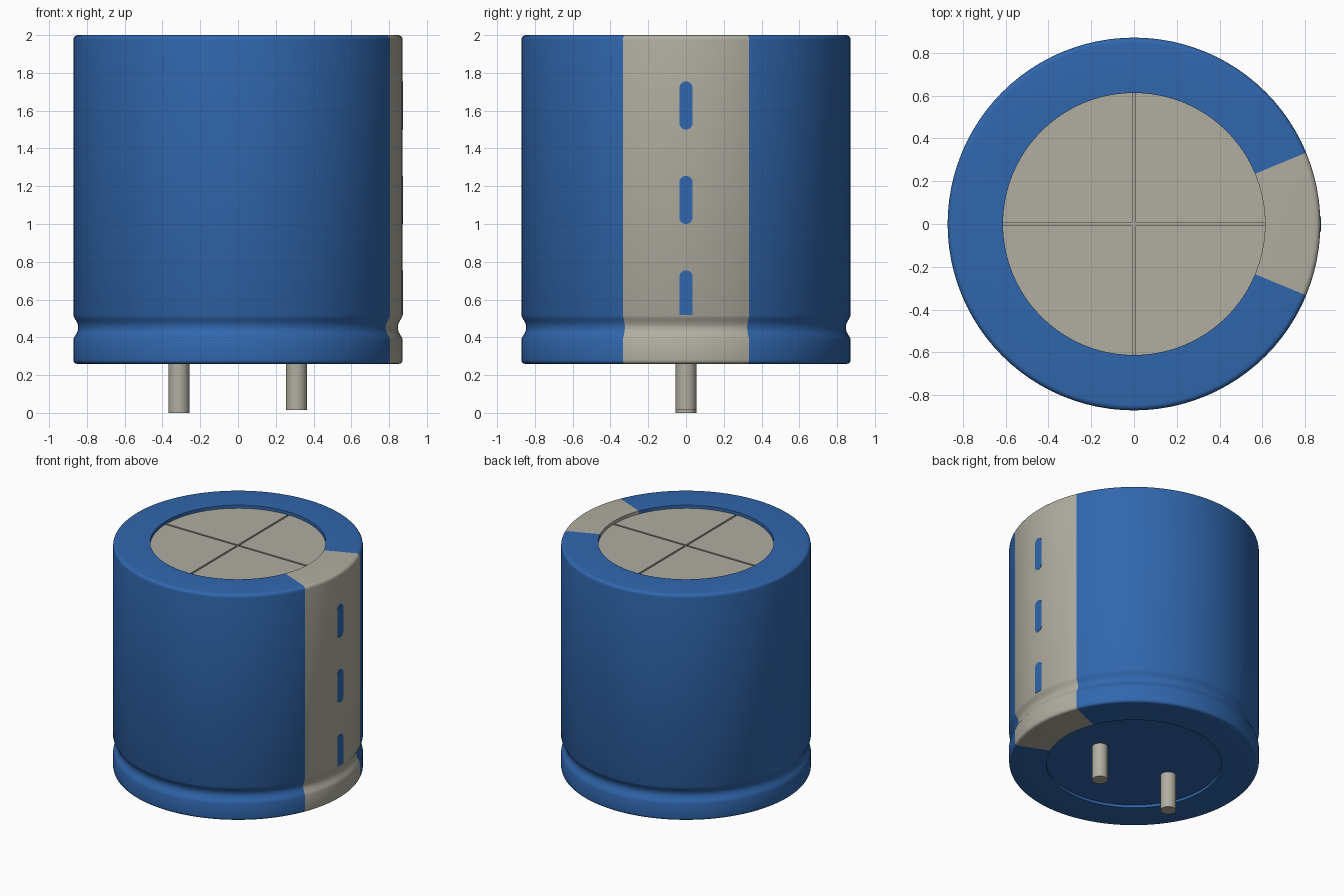
import bpy, bmesh
from math import sin, cos, pi, asin, atan2, radians
from mathutils import Matrix, Vector

cube = bpy.data.objects.get("Cube")
if cube:
    bpy.data.objects.remove(cube, do_unlink=True)


def material(name, rgb):
    m = bpy.data.materials.new(name)
    m.use_nodes = True
    m.diffuse_color = (*rgb, 1)
    m.node_tree.nodes["Principled BSDF"].inputs["Base Color"].default_value = (*rgb, 1)
    return m


BLUE = material("blue sleeve", (0.03, 0.135, 0.42))
BEIGE = material("warm grey", (0.44, 0.425, 0.355))

SEGMENTS = 96
R, HOLE = 0.872, 0.613
TOP, BASE = 2.0, 0.26
STRIPE = radians(22.5)


def finish(name, bm, mats, angle=35):
    bmesh.ops.recalc_face_normals(bm, faces=bm.faces)
    me = bpy.data.meshes.new(name)
    bm.to_mesh(me)
    bm.free()
    for m in mats:
        me.materials.append(m)
    ob = bpy.data.objects.new(name, me)
    bpy.context.collection.objects.link(ob)
    bpy.ops.object.select_all(action="DESELECT")
    ob.select_set(True)
    bpy.context.view_layer.objects.active = ob
    bpy.ops.object.shade_smooth_by_angle(angle=radians(angle))
    return ob


def prism(name, outline, depth, mat, matrix=Matrix()):
    """Extrude a flat outline upward, then place it."""
    bm = bmesh.new()
    face = bm.faces.new([bm.verts.new((x, y, 0)) for x, y in outline])
    ext = bmesh.ops.extrude_face_region(bm, geom=[face])
    bmesh.ops.translate(bm, vec=(0, 0, depth),
                        verts=[v for v in ext["geom"] if isinstance(v, bmesh.types.BMVert)])
    bm.transform(matrix)
    return finish(name, bm, [mat])


def arc(radius, start, end, steps, cx=0, cy=0):
    return [(cx + radius * cos(start + (end - start) * i / steps),
             cy + radius * sin(start + (end - start) * i / steps)) for i in range(steps + 1)]


# Sleeve: lathed shell with rounded rims and a crimped groove
rim = 0.025
profile = [(HOLE, TOP - 0.04), (HOLE, TOP)]
profile += arc(rim, pi / 2, 0, 5, R - rim, TOP - rim)
profile += [(R, 0.515), (R - 0.006, 0.502)]
profile += [(R - 0.006 - 0.02 * sin(pi * i / 8), 0.502 - 0.1 * i / 8) for i in range(1, 8)]
profile += [(R - 0.005, 0.401), (R, 0.388)]
profile += arc(rim * 0.8, 0, -pi / 2, 5, R - rim * 0.8, BASE + rim * 0.8)
profile += [(HOLE, BASE), (HOLE, BASE + 0.03)]

bm = bmesh.new()
verts = [bm.verts.new((r, 0, z)) for r, z in profile]
edges = [bm.edges.new(pair) for pair in zip(verts, verts[1:])]
bmesh.ops.spin(bm, geom=verts + edges, cent=(0, 0, 0), axis=(0, 0, 1),
               angle=2 * pi, steps=SEGMENTS)
bmesh.ops.remove_doubles(bm, verts=bm.verts, dist=1e-4)
# Polarity stripe: the faces around +x
for f in bm.faces:
    c = f.calc_center_median()
    f.material_index = int(abs(atan2(c.y, c.x)) < STRIPE)
finish("sleeve", bm, [BLUE, BEIGE])

# Can top: a floor with four raised quarters, leaving a cross-shaped vent groove
circle = arc(HOLE, 0, 2 * pi, SEGMENTS)[:-1]
prism("vent_floor", circle, 0.01, BEIGE, Matrix.Translation((0, 0, TOP - 0.05)))
gap = 0.007
lean = asin(gap / HOLE)
quarter = [(gap, gap)] + arc(HOLE, lean, pi / 2 - lean, SEGMENTS // 4)
for i in range(4):
    prism(f"top_quarter_{i + 1}", quarter, 0.018, BEIGE,
          Matrix.Translation((0, 0, TOP - 0.042)) @ Matrix.Rotation(i * pi / 2, 4, "Z"))

# Recessed base plug
prism("base_plug", circle, 0.02, BLUE, Matrix.Translation((0, 0, BASE + 0.02)))

# Pins
for name, x, z in (("right_pin", -0.313, 0.0), ("left_pin", 0.31, 0.015)):
    prism(name, arc(0.055, 0, 2 * pi, 32)[:-1], 0.285 - z, BEIGE,
          Matrix.Translation((x, 0, z)))

# Minus marks: thin capsules on the stripe, the lowest cut off by the groove
half = 0.035
to_side = Matrix(((0, 0, 1, R - 0.004), (1, 0, 0, 0), (0, 1, 0, 0), (0, 0, 0, 1)))
for i, (low, high) in enumerate(((0.517, 0.755), (1.0, 1.255), (1.5, 1.755))):
    outline = arc(half, 0, pi, 12, 0, high - half)
    if i:
        outline += arc(half, pi, 2 * pi, 12, 0, low + half)
    else:
        outline += [(-half, low), (half, low)]
    prism(f"minus_mark_{i + 1}", outline, 0.006, BLUE, to_side)
